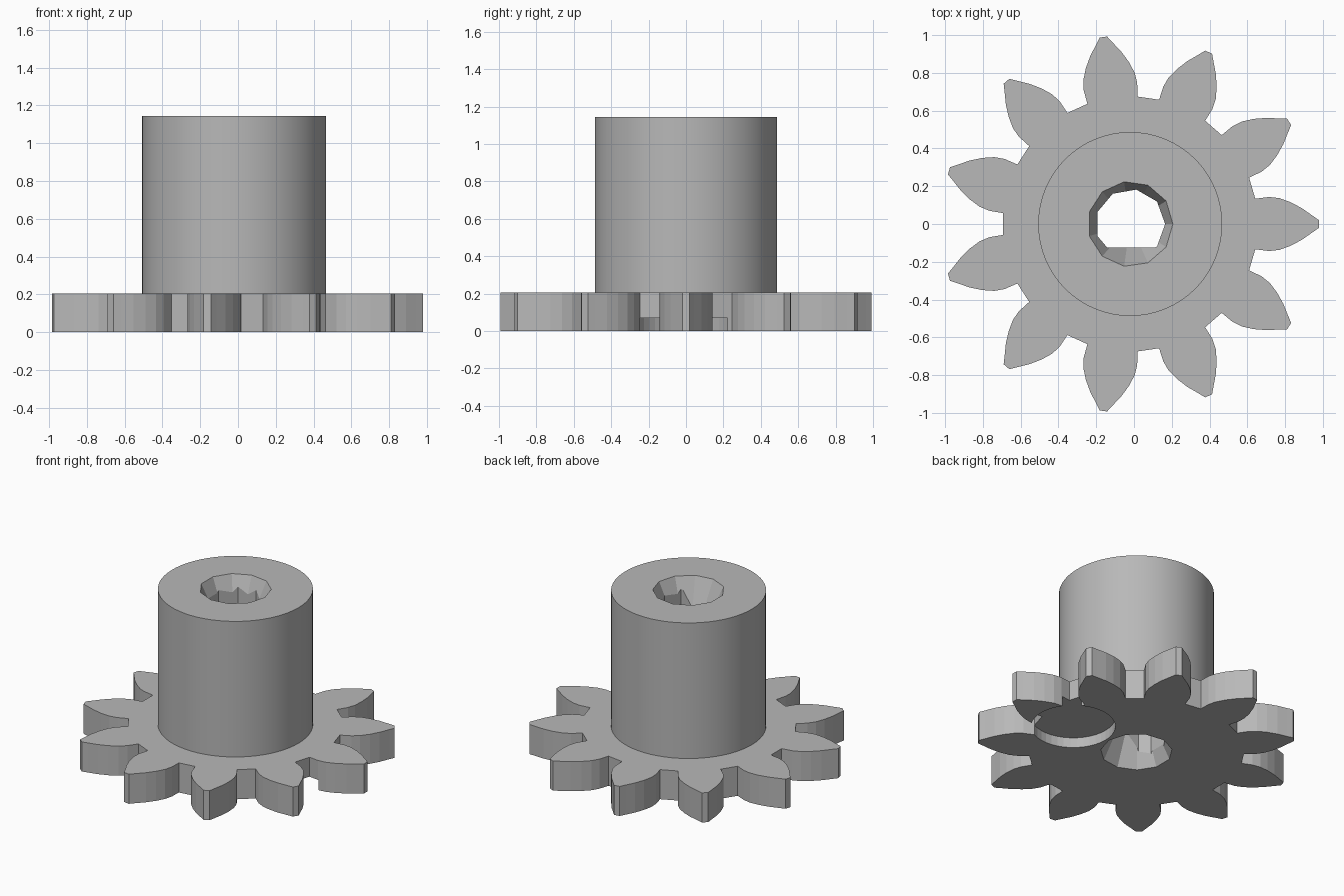
import bpy, bmesh
from math import pi, sin, cos, radians

if "Cube" in bpy.data.objects:
    bpy.data.objects.remove(bpy.data.objects["Cube"])

TEETH = 11
AXIS_X = -0.02
GEAR_TOP = 0.205
HUB_TOP = 1.145

grey = bpy.data.materials.new("plain grey")
grey.use_nodes = True
colour = (0.48, 0.48, 0.48, 1)
grey.diffuse_color = colour
grey.node_tree.nodes["Principled BSDF"].inputs["Base Color"].default_value = colour


def polygon(radius, sides):
    return [(radius * cos(2 * pi * i / sides), radius * sin(2 * pi * i / sides))
            for i in range(sides)]


def loft(name, bottom, top, z0, z1, centre=(AXIS_X, 0), flat_y=None):
    """Solid between two matching outlines, optionally cut flat at flat_y."""
    bm = bmesh.new()
    cx, cy = centre
    low = [bm.verts.new((x + cx, y + cy, z0)) for x, y in bottom]
    high = [bm.verts.new((x + cx, y + cy, z1)) for x, y in top]
    bm.faces.new(low[::-1])
    bm.faces.new(high)
    n = len(low)
    for i in range(n):
        j = (i + 1) % n
        bm.faces.new((low[i], low[j], high[j], high[i]))
    if flat_y is not None:
        bmesh.ops.bisect_plane(bm, geom=bm.verts[:] + bm.edges[:] + bm.faces[:],
                               plane_co=(0, flat_y, 0), plane_no=(0, -1, 0), clear_outer=True)
        bmesh.ops.holes_fill(bm, edges=[e for e in bm.edges if e.is_boundary])
    bmesh.ops.recalc_face_normals(bm, faces=bm.faces[:])
    mesh = bpy.data.meshes.new(name)
    bm.to_mesh(mesh)
    bm.free()
    mesh.materials.append(grey)
    obj = bpy.data.objects.new(name, mesh)
    bpy.context.collection.objects.link(obj)
    return obj


def cut(target, cutter):
    mod = target.modifiers.new(cutter.name, "BOOLEAN")
    mod.operation = "DIFFERENCE"
    mod.solver = "EXACT"
    mod.object = cutter
    cutter.hide_render = True
    cutter.display_type = "WIRE"
    cutter.hide_set(True)


# Toothed wheel: one flank, mirrored and repeated around the axis
flank = [(0.662, 0.134), (0.735, 0.143), (0.79, 0.137), (0.85, 0.115),
         (0.91, 0.083), (0.965, 0.044), (1.0, 0.02)]
tooth = [(r, -w) for r, w in flank] + flank[::-1]
outline = []
for i in range(TEETH):
    a = 2 * pi * i / TEETH
    outline += [(r * cos(a) - w * sin(a), r * sin(a) + w * cos(a)) for r, w in tooth]
gear = loft("toothed_wheel", outline, outline, 0, GEAR_TOP)

# Round hub
ring = polygon(0.487, 64)
hub = loft("hub", ring, ring, GEAR_TOP, HUB_TOP)

# Shaft hole with one flat side
bore_shape = polygon(0.185, 9)
bore = loft("shaft_hole_cutter", bore_shape, bore_shape, -0.1, HUB_TOP + 0.1, flat_y=-0.125)

# Tapered mouths at both ends of the hole
mouth, throat = polygon(0.226, TEETH), polygon(0.1, TEETH)
low_mouth = loft("lower_mouth_cutter", polygon(0.2305, TEETH), throat, -0.01, 0.27)
high_mouth = loft("upper_mouth_cutter", throat, polygon(0.2305, TEETH),
                  HUB_TOP - 0.27, HUB_TOP + 0.01)

# Shallow round pocket under the wheel
disc = polygon(0.265, 40)
pocket = loft("pocket_cutter", disc, disc, -0.1, 0.07, centre=(0.49, -0.01))

for cutter in (bore, low_mouth, pocket):
    cut(gear, cutter)
for cutter in (bore, low_mouth, high_mouth):
    cut(hub, cutter)

# Smooth barrel with sharp rims and hole facets
bpy.ops.object.select_all(action="DESELECT")
hub.select_set(True)
bpy.context.view_layer.objects.active = hub
bpy.ops.object.shade_smooth_by_angle(angle=radians(15))
